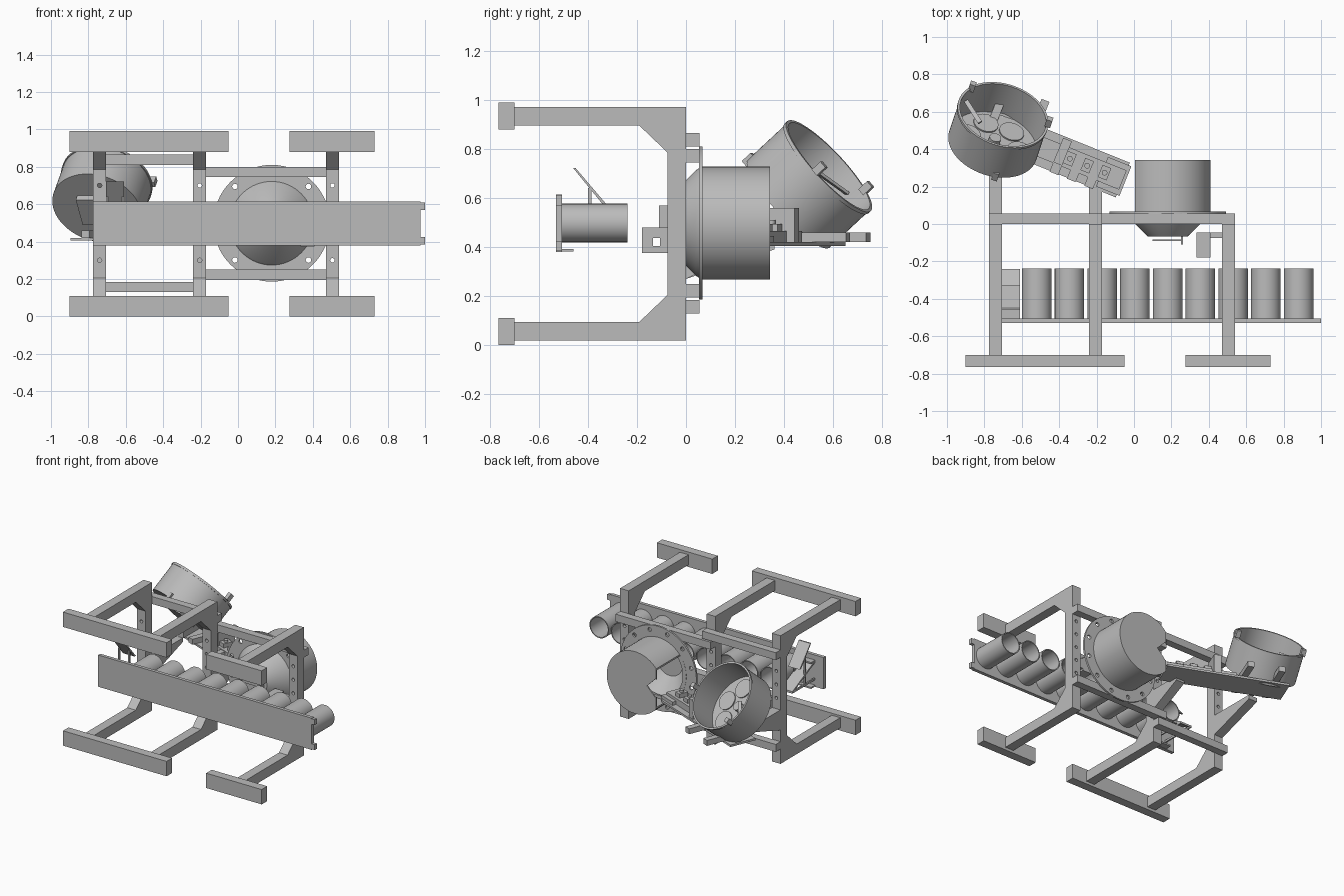
import bpy, bmesh, math
from mathutils import Vector, Matrix

if "Cube" in bpy.data.objects:
    bpy.data.objects.remove(bpy.data.objects["Cube"], do_unlink=True)

GREY = (0.5, 0.5, 0.5, 1)
mat = bpy.data.materials.new("plain grey")
mat.use_nodes = True
mat.diffuse_color = GREY
mat.node_tree.nodes["Principled BSDF"].inputs["Base Color"].default_value = GREY


def finish(name, bm, smooth=False):
    bmesh.ops.recalc_face_normals(bm, faces=bm.faces)
    me = bpy.data.meshes.new(name)
    bm.to_mesh(me)
    bm.free()
    me.materials.append(mat)
    ob = bpy.data.objects.new(name, me)
    bpy.context.collection.objects.link(ob)
    if smooth:
        bpy.ops.object.select_all(action='DESELECT')
        ob.select_set(True)
        bpy.context.view_layer.objects.active = ob
        bpy.ops.object.shade_smooth_by_angle(angle=math.radians(35))
    return ob


def box(name, xs, ys, zs, frame=Matrix()):
    bm = bmesh.new()
    size = Matrix.Diagonal((xs[1] - xs[0], ys[1] - ys[0], zs[1] - zs[0], 1))
    mid = Matrix.Translation((sum(xs) / 2, sum(ys) / 2, sum(zs) / 2))
    bmesh.ops.create_cube(bm, size=1, matrix=frame @ mid @ size)
    return finish(name, bm)


def prism(name, profile, xs):
    """Extrude a (y, z) profile along x."""
    bm = bmesh.new()
    face = bm.faces.new([bm.verts.new((xs[0], y, z)) for y, z in profile])
    new = bmesh.ops.extrude_face_region(bm, geom=[face])["geom"]
    bmesh.ops.translate(bm, vec=(xs[1] - xs[0], 0, 0),
                        verts=[v for v in new if isinstance(v, bmesh.types.BMVert)])
    return finish(name, bm)


def axis_frame(origin, axis):
    return Matrix.Translation(origin) @ Vector(axis).to_track_quat('Z', 'Y').to_matrix().to_4x4()


def lathe(name, profile, frame, steps=48):
    """Spin an (r, h) profile around the frame's own z."""
    bm = bmesh.new()
    verts = [bm.verts.new((r, 0, h)) for r, h in profile]
    edges = [bm.edges.new(pair) for pair in zip(verts, verts[1:])]
    bmesh.ops.spin(bm, geom=verts + edges, cent=(0, 0, 0), axis=(0, 0, 1),
                   angle=math.tau, steps=steps, use_duplicate=False)
    bmesh.ops.remove_doubles(bm, verts=bm.verts, dist=0.0005)
    bmesh.ops.transform(bm, matrix=frame, verts=bm.verts)
    return finish(name, bm, True)


def disc(name, r, h0, h1, frame, steps=24):
    return lathe(name, [(0, h0), (r, h0), (r, h1), (0, h1)], frame, steps)


def cut(target, cutter):
    mod = target.modifiers.new("cut", 'BOOLEAN')
    mod.operation = 'DIFFERENCE'
    mod.object = cutter
    mod.solver = 'EXACT'
    cutter.hide_render = True
    cutter.hide_viewport = True
    cutter.display_type = 'WIRE'


def hole_cutter(name, points, r, depth):
    """Separate round plugs along y, used to drill holes."""
    bm = bmesh.new()
    for p in points:
        bmesh.ops.create_cone(bm, cap_ends=True, segments=12, radius1=r, radius2=r, depth=depth,
                              matrix=Matrix.Translation(p) @ Matrix.Rotation(math.pi / 2, 4, 'X'))
    return finish(name, bm)


# Frame: three C-shaped brackets, feet and rear rails
C = [(0, 0.02), (-0.71, 0.02), (-0.71, 0.095), (-0.19, 0.095), (-0.075, 0.205)]
c_profile = C + [(y, 0.99 - z) for y, z in reversed(C)]
for name, x in (("outer", -0.74), ("middle", -0.205), ("inner", 0.505)):
    c = prism(name + "_c_frame", c_profile, (x - 0.035, x + 0.035))
    spots = [(x, -0.035, 0.3 + 0.1 * i) for i in range(5)]
    cut(c, hole_cutter(name + "_hole_cutter", spots, 0.012, 0.2))
for level, z in (("lower", 0), ("upper", 0.88)):
    for side, xs in (("right", (-0.9, -0.05)), ("left", (0.275, 0.73))):
        box(f"{level}_{side}_foot", xs, (-0.765, -0.7), (z, z + 0.11))
for level, za, zb in (("lower", 0.13, 0.195), ("upper", 0.81, 0.745)):
    box(level + "_right_rail", (-0.775, -0.17), (0, 0.055), (za, za + 0.055))
    box(level + "_left_rail", (-0.24, 0.54), (0, 0.055), (zb, zb + 0.055))

# Drum with drilled flange, closed back and cut-away side
DX, DZ = 0.18, 0.498
drum_frame = axis_frame((DX, 0, DZ), (0, 1, 0))
flange = lathe("drum_flange", [(0.2, 0.053), (0.312, 0.053), (0.312, 0.067),
                               (0.2, 0.067), (0.2, 0.053)], drum_frame, 64)
ring = [(DX + 0.278 * math.cos(a), 0.06, DZ + 0.278 * math.sin(a))
        for a in (math.tau * (i + 0.5) / 12 for i in range(12))]
cut(flange, hole_cutter("flange_hole_cutter", ring, 0.015, 0.1))
drum = lathe("drum", [(0.23, 0.06), (0.23, 0.342), (0, 0.342), (0, 0.332), (0.222, 0.332),
                      (0.222, 0.06), (0.23, 0.06)], drum_frame, 64)
cut(drum, box("drum_side_cutter", (-0.3, 0.005), (0.068, 0.5), (0, 1)))
turn = Matrix.Translation((0.01, 0.27, 0.5)) @ Matrix.Rotation(math.pi / 4, 4, 'Y')
cut(drum, box("drum_notch_cutter", (-0.05, 0.05), (-0.1, 0.2), (-0.05, 0.05), turn))
lathe("drum_front_cone", [(0.225, 0.055), (0.215, 0.04), (0.105, -0.068), (0, -0.068)],
      drum_frame, 64)

# Crank and small drive box in front of the cone
box("crank_bar", (0.1, 0.26), (-0.092, -0.084), (0.48, 0.5))
box("crank_grip", (0.25, 0.262), (-0.11, -0.068), (0.45, 0.57))
drive = box("drive_box", (0.335, 0.41), (-0.18, -0.045), (0.375, 0.48))
cut(drive, box("drive_slot_cutter", (0.2, 0.6), (-0.135, -0.105), (0.405, 0.437)))
box("drive_mount", (0.41, 0.48), (-0.075, -0.045), (0.39, 0.465))

# Front board with nine open tubes
box("front_board", (-0.775, 0.975), (-0.53, -0.505), (0.38, 0.615))
for i, z in enumerate((0.385, 0.57)):
    box(f"board_end_tab_{i}", (0.975, 1.0), (-0.53, -0.505), (z, z + 0.04))
    box(f"board_rear_tab_{i}", (-0.705, -0.61), (-0.505, -0.458), (z - 0.003, z + 0.008))
for i in range(9):
    lathe(f"tube_{i + 1}", [(0, 0), (0.079, 0), (0.079, 0.268), (0.072, 0.268),
                            (0.072, 0.01), (0, 0.01)],
          axis_frame((-0.52 + 0.175 * i, -0.507, 0.498), (0, 1, 0)), 32)

# Sloped deflector at the end of the board
prism("deflector_plate", [(-0.46, 0.722), (-0.45, 0.722), (-0.325, 0.575), (-0.34, 0.575)],
      (-0.705, -0.61))
prism("deflector_slide", [(-0.505, 0.575), (-0.505, 0.56), (-0.24, 0.43), (-0.24, 0.445)],
      (-0.705, -0.61))
for i, x in enumerate((-0.705, -0.62)):
    prism(f"deflector_side_{i}", [(-0.505, 0.43), (-0.24, 0.43), (-0.24, 0.445), (-0.505, 0.445)],
          (x, x + 0.01))
    box(f"deflector_post_{i}", (x, x + 0.01), (-0.4, -0.385), (0.43, 0.64))

# Rear gussets carrying the transfer arm
for name, x, reach in (("outer", -0.74, 0.36), ("middle", -0.205, 0.24)):
    prism(name + "_rear_gusset", [(0, 0.27), (reach, 0.39), (reach, 0.42), (0, 0.42)],
          (x - 0.035, x + 0.035))

# Transfer arm, running from the drum opening to the bowl
arm = Matrix.Translation((-0.06, 0.235, 0)) @ Matrix.Rotation(math.radians(158), 4, 'Z')
box("arm_plate", (0, 0.86), (-0.1, 0.1), (0.405, 0.42), arm)
box("arm_rail", (0.0, 0.5), (-0.055, 0.055), (0.42, 0.465), arm)
box("arm_end_bracket", (-0.015, 0.12), (-0.085, 0.085), (0.42, 0.445), arm)
for i in range(3):
    s = 0.08 + 0.1 * i
    box(f"arm_block_{i}", (s, s + 0.05), (-0.035, 0.035), (0.465, 0.495), arm)
    disc(f"arm_stud_{i}", 0.015, 0.495, 0.51, arm @ Matrix.Translation((s + 0.025, 0, 0)), 16)
    box(f"arm_side_block_{i}", (s + 0.05, s + 0.1), (0.055, 0.105), (0.42, 0.46), arm)
box("arm_upright", (0.33, 0.38), (-0.09, 0.05), (0.42, 0.56), arm)
for i, s in enumerate((0.52, 0.74)):
    box(f"bowl_cross_bar_{i}", (s, s + 0.045), (-0.24, 0.13), (0.42, 0.46), arm)

# Tilted open bowl with discs, hub and clips
n = Vector((0.238, 0.71, 0.662)).normalized()
base = Vector((-0.755, 0.42, 0.578))
bowl = axis_frame(base, n)
lathe("bowl", [(0, 0), (0.245, 0), (0.245, 0.215), (0.25, 0.215), (0.25, 0.23), (0.237, 0.23),
               (0.237, 0.02), (0, 0.02)], bowl, 64)
disc("bowl_hub", 0.032, 0.02, 0.06, bowl)
for i in range(6):
    spot = Matrix.Rotation(math.tau * i / 6, 4, 'Z') @ Matrix.Translation((0.145, 0, 0))
    disc(f"bowl_floor_disc_{i}", 0.068, 0.02, 0.028, bowl @ spot)
for i, p in enumerate(((-0.865, 0.735, 0.64), (-0.455, 0.545, 0.72), (-0.74, 0.26, 0.755))):
    clip = Matrix.Translation(p) @ bowl.to_3x3().to_4x4()
    box(f"bowl_clip_{i}", (-0.016, 0.016), (-0.016, 0.016), (-0.025, 0.025), clip)
blade = axis_frame((-0.86, 0.6, 0.66), (-0.09, 0.14, -0.1))
box("bowl_blade", (-0.012, 0.012), (-0.006, 0.006), (-0.08, 0.08), blade)
under = axis_frame(base - n * 0.035, n)
box("bowl_mount", (-0.09, 0.09), (-0.09, 0.09), (0, 0.04), under)
prism("bowl_brace", [(0.36, 0.42), (0.58, 0.42), (0.4, 0.575), (0.36, 0.53)], (-0.74, -0.7))
